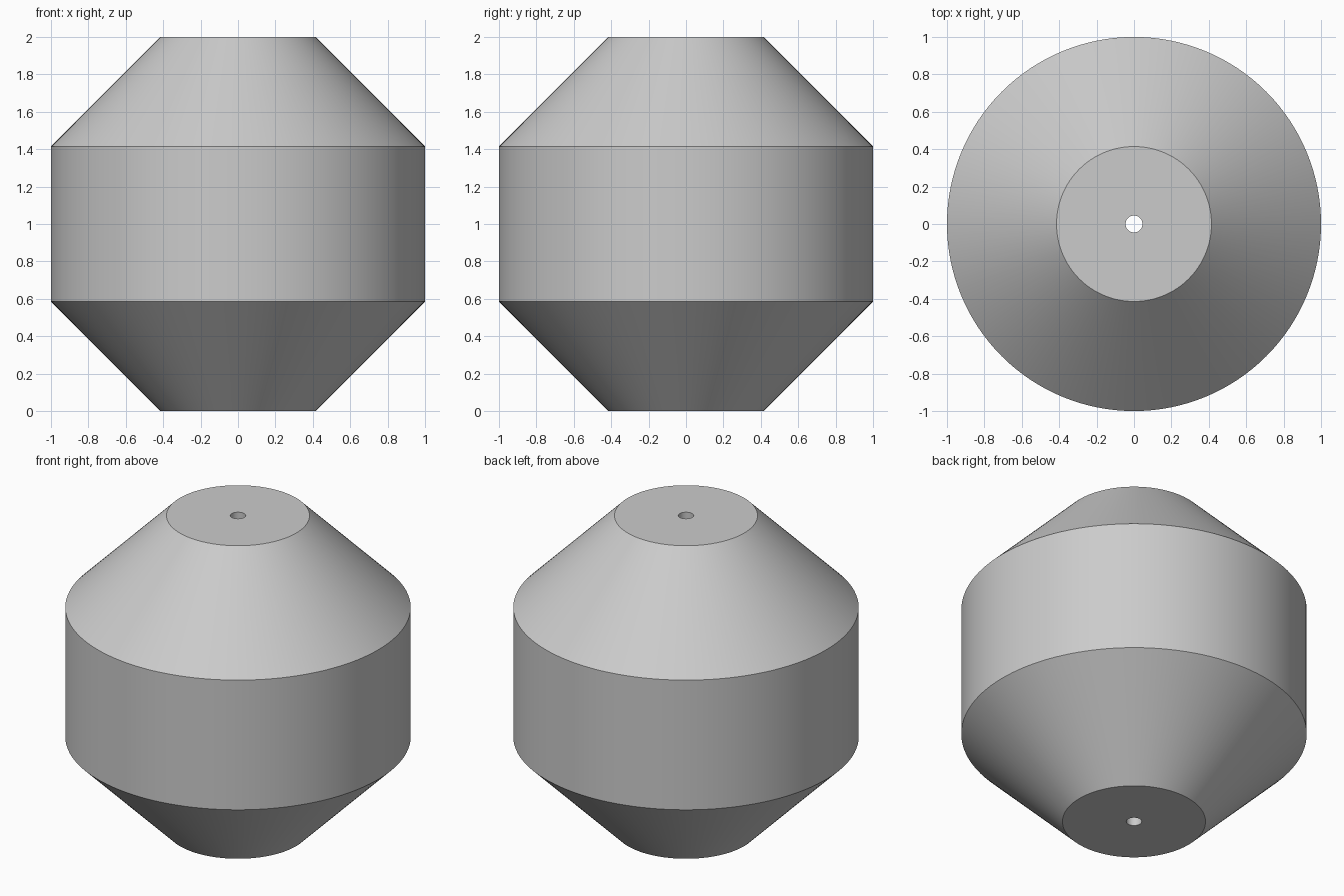
import bpy
import bmesh
from math import pi, radians, tan
from mathutils import Vector

RADIUS = 1.0
HALF_SIDE = tan(pi / 8)      # half of one side of the octagonal cross-section
BORE = 0.045
SEGMENTS = 128

default = bpy.data.objects.get("Cube")
if default:
    bpy.data.objects.remove(default, do_unlink=True)


def make_material(name, colour):
    mat = bpy.data.materials.new(name)
    mat.use_nodes = True
    mat.diffuse_color = colour
    mat.node_tree.nodes["Principled BSDF"].inputs["Base Color"].default_value = colour
    return mat


# Closed half-section: bore wall, flat ends, cones and cylindrical band
lower = [(BORE, -RADIUS), (HALF_SIDE, -RADIUS), (RADIUS, -HALF_SIDE)]
profile = lower + [(r, -z) for r, z in reversed(lower)]

bm = bmesh.new()
verts = [bm.verts.new((r, 0, z + RADIUS)) for r, z in profile]
edges = [bm.edges.new((a, b)) for a, b in zip(verts, verts[1:] + verts[:1])]
bmesh.ops.spin(bm, geom=verts + edges, cent=Vector(), axis=Vector((0, 0, 1)),
               angle=2 * pi, steps=SEGMENTS, use_merge=True)
bmesh.ops.remove_doubles(bm, verts=bm.verts, dist=1e-5)
bmesh.ops.recalc_face_normals(bm, faces=bm.faces)

mesh = bpy.data.meshes.new("bored_body")
bm.to_mesh(mesh)
bm.free()
mesh.materials.append(make_material("light grey", (0.6, 0.6, 0.6, 1)))

body = bpy.data.objects.new("bored_body", mesh)
bpy.context.collection.objects.link(body)

# Smooth round surfaces with crisp rims
bpy.ops.object.select_all(action="DESELECT")
body.select_set(True)
bpy.context.view_layer.objects.active = body
bpy.ops.object.shade_smooth_by_angle(angle=radians(30))
